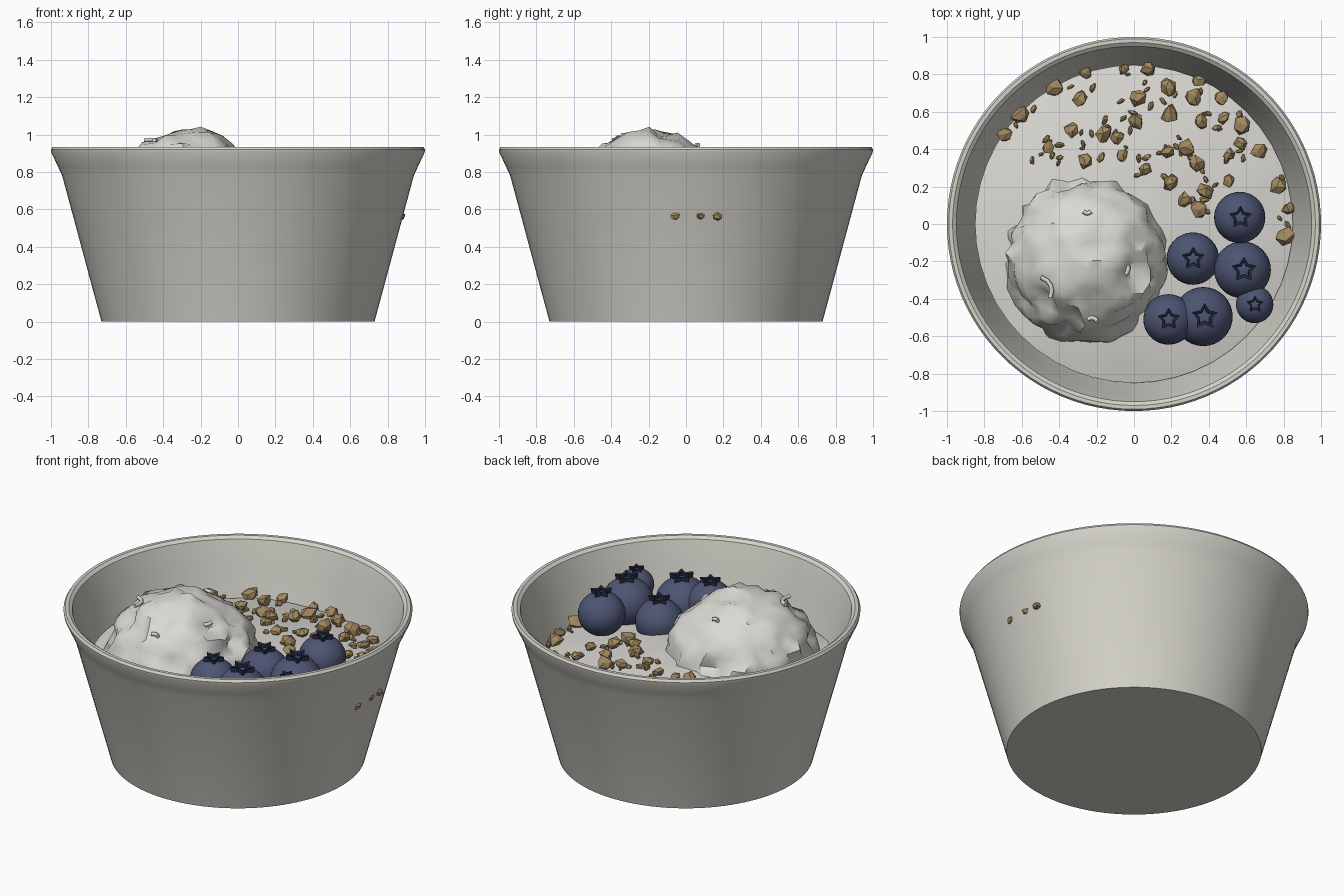
import bpy, bmesh, math, random
from mathutils import Vector, Matrix, noise

random.seed(4)
default = bpy.data.objects.get("Cube")
if default:
    bpy.data.objects.remove(default)


def material(name, rgb):
    mat = bpy.data.materials.new(name)
    mat.use_nodes = True
    color = (*rgb, 1)
    mat.diffuse_color = color
    mat.node_tree.nodes["Principled BSDF"].inputs["Base Color"].default_value = color
    return mat


CERAMIC = material("warm white ceramic", (0.66, 0.65, 0.59))
CREAM = material("cream white", (0.7, 0.69, 0.65))
BERRY = material("berry blue", (0.075, 0.09, 0.17))
CROWN = material("dark berry crown", (0.02, 0.027, 0.06))
OAT = material("toasted oat", (0.36, 0.25, 0.115))


def finish(name, bm, mat, angle=None):
    bmesh.ops.recalc_face_normals(bm, faces=bm.faces)
    mesh = bpy.data.meshes.new(name)
    bm.to_mesh(mesh)
    bm.free()
    mesh.materials.append(mat)
    obj = bpy.data.objects.new(name, mesh)
    bpy.context.collection.objects.link(obj)
    if angle:
        bpy.ops.object.select_all(action="DESELECT")
        obj.select_set(True)
        bpy.context.view_layer.objects.active = obj
        bpy.ops.object.shade_smooth_by_angle(angle=math.radians(angle))
    return obj


def lathe(profile, steps):
    bm = bmesh.new()
    verts = [bm.verts.new((r, 0, z)) for r, z in profile]
    edges = [bm.edges.new(pair) for pair in zip(verts, verts[1:])]
    bmesh.ops.spin(bm, geom=verts + edges, cent=(0, 0, 0), axis=(0, 0, 1),
                   angle=math.tau, steps=steps)
    bmesh.ops.remove_doubles(bm, verts=bm.verts, dist=0.0005)
    return bm


# Bowl with a flared rim
finish("bowl", lathe([(0, 0), (0.73, 0), (0.94, 0.78), (0.963, 0.83), (0.998, 0.905),
                      (1, 0.92), (0.99, 0.935), (0.97, 0.935), (0.95, 0.92), (0.935, 0.87),
                      (0.91, 0.78), (0.855, 0.56), (0.7, 0.06), (0, 0.06)], 96), CERAMIC, 35)


# Yogurt filling, gently domed
def filling_height(x, y):
    return 0.58 + 0.1 * (1 - (x * x + y * y) / 0.72) - 0.03 * x


bm = lathe([(0, 0)] + [(0.12 * i, 0) for i in range(1, 8)] + [(0.85, 0)], 48)
for v in bm.verts:
    v.co.z = filling_height(v.co.x, v.co.y) + 0.012 * noise.noise(v.co * 4)
finish("yogurt_filling", bm, CREAM, 60)

# Rumpled scoop
SCOOP_CENTER = Vector((-0.255, -0.195, 0.6))


def scoop_point(direction):
    d = direction.normalized()
    ridge = 0.5 - abs(noise.noise(d * 3.1 + Vector((2, 5, 1))))
    size = 0.405 + 0.1 * ridge + 0.035 * noise.noise(d * 5)
    return SCOOP_CENTER + Vector((d.x, d.y, d.z * 0.96)) * size


bm = bmesh.new()
bmesh.ops.create_icosphere(bm, subdivisions=4, radius=1)
for v in bm.verts:
    v.co = scoop_point(v.co)
finish("scoop", bm, CREAM, 50)

# Small curled flakes on the scoop
for n, (x, y, turn, length) in enumerate([(-0.25, 0.07, 0, 0.04), (0, -0.27, 1, 0.07),
                                          (-0.45, -0.33, 2, 0.12), (-0.22, -0.52, 3, 0.05)]):
    flat = Vector((x, y, 0)) - Vector((SCOOP_CENTER.x, SCOOP_CENTER.y, 0))
    base = scoop_point(flat + Vector((0, 0, math.sqrt(0.2 - flat.length_squared))))
    curve = bpy.data.curves.new("flake", "CURVE")
    curve.dimensions = "3D"
    curve.bevel_depth = 0.012
    curve.bevel_resolution = 1
    curve.use_fill_caps = True
    spline = curve.splines.new("POLY")
    spline.points.add(4)
    along = Vector((math.cos(turn), math.sin(turn), 0))
    across = Vector((-along.y, along.x, 0))
    for i, point in enumerate(spline.points):
        t = i / 4 - 0.5
        spot = base + along * t * length + across * length * t * t + Vector((0, 0, 0.015))
        point.co = (*spot, 1)
    curve.materials.append(CREAM)
    flake = bpy.data.objects.new(f"flake_{n + 1}", curve)
    bpy.context.collection.objects.link(flake)


# Berries, each with a raised star crown
def star_crown(name, place, r):
    bm = bmesh.new()
    rings = []
    for scale, height in [(1, 0.9), (1.05, 1.07), (0.7, 1.05), (0.62, 0.9)]:
        ring = []
        for i in range(10):
            tip = i % 2 == 0
            a = math.tau * i / 10 + math.pi / 2
            d = r * scale * (0.44 if tip else 0.24)
            lift = r * (height + (0.04 if tip and scale > 1 else 0))
            ring.append(bm.verts.new((d * math.cos(a), d * math.sin(a), lift)))
        rings.append(ring)
    for low, high in zip(rings, rings[1:]):
        for i in range(10):
            j = (i + 1) % 10
            bm.faces.new((low[i], low[j], high[j], high[i]))
    bm.transform(place)
    finish(name, bm, CROWN)


BERRIES = [(0.565, 0.035, 0.755, 0.137), (0.315, -0.185, 0.69, 0.14),
           (0.58, -0.245, 0.72, 0.152), (0.645, -0.43, 0.74, 0.1),
           (0.185, -0.51, 0.72, 0.135), (0.37, -0.495, 0.68, 0.158)]
for n, (x, y, z, r) in enumerate(BERRIES):
    place = Matrix.Translation((x, y, z)) @ Matrix.Rotation(random.uniform(0, 0.12), 4, "Y")
    bm = bmesh.new()
    bmesh.ops.create_uvsphere(bm, u_segments=32, v_segments=18, radius=r)
    bm.transform(place @ Matrix.Diagonal((1, 1, 0.95, 1)))
    finish(f"berry_{n + 1}", bm, BERRY, 60)
    star_crown(f"berry_crown_{n + 1}", place, r)


# Granola: faceted chunks and thin shards in one crescent
def add_crumb(bm, x, y, size, flatness):
    made = bmesh.ops.create_icosphere(bm, subdivisions=1, radius=size)["verts"]
    turn = Matrix.Rotation(random.uniform(0, math.tau), 3, "Z") @ Matrix.Rotation(
        random.uniform(-0.6, 0.6), 3, "X")
    spot = Vector((x, y, filling_height(x, y) + size * 0.5))
    for v in made:
        v.co *= random.uniform(0.75, 1.25)
        v.co.y *= flatness
        v.co.z *= 0.75
        v.co = turn @ v.co + spot


CHUNKS = [(-42, 73), (-29, 67), (-61, 58), (-69, 48), (-46, 41), (-26, 81), (-5, 83), (8, 83),
          (2, 68), (18, 73), (19, 59), (35, 77), (32, 68), (47, 68), (48, 57), (58, 53),
          (36, 55), (1, 55), (-16, 48), (-9, 46), (-26, 34), (-6, 37), (6, 29), (18, 39),
          (28, 41), (33, 32), (20, 22), (27, 13), (35, 8), (51, 23), (67, 39), (77, 20),
          (83, 8), (81, -7), (51, 37), (57, 43), (-33, 50), (38, 18)]
bm = bmesh.new()
for x, y in CHUNKS:
    add_crumb(bm, x / 100, y / 100, random.uniform(0.034, 0.056), 0.9)
for i in range(75):
    x, y = random.choice(CHUNKS)
    x = x / 100 + random.uniform(-0.09, 0.09)
    y = y / 100 + random.uniform(-0.09, 0.09)
    if math.hypot(x, y) < 0.83:
        add_crumb(bm, x, y, random.uniform(0.016, 0.03), 0.5)
# Crumbs pressed through the wall on one side
for y in (-0.06, 0.08, 0.17):
    add_crumb(bm, 0.87, y, 0.032, 0.7)
finish("granola", bm, OAT)
